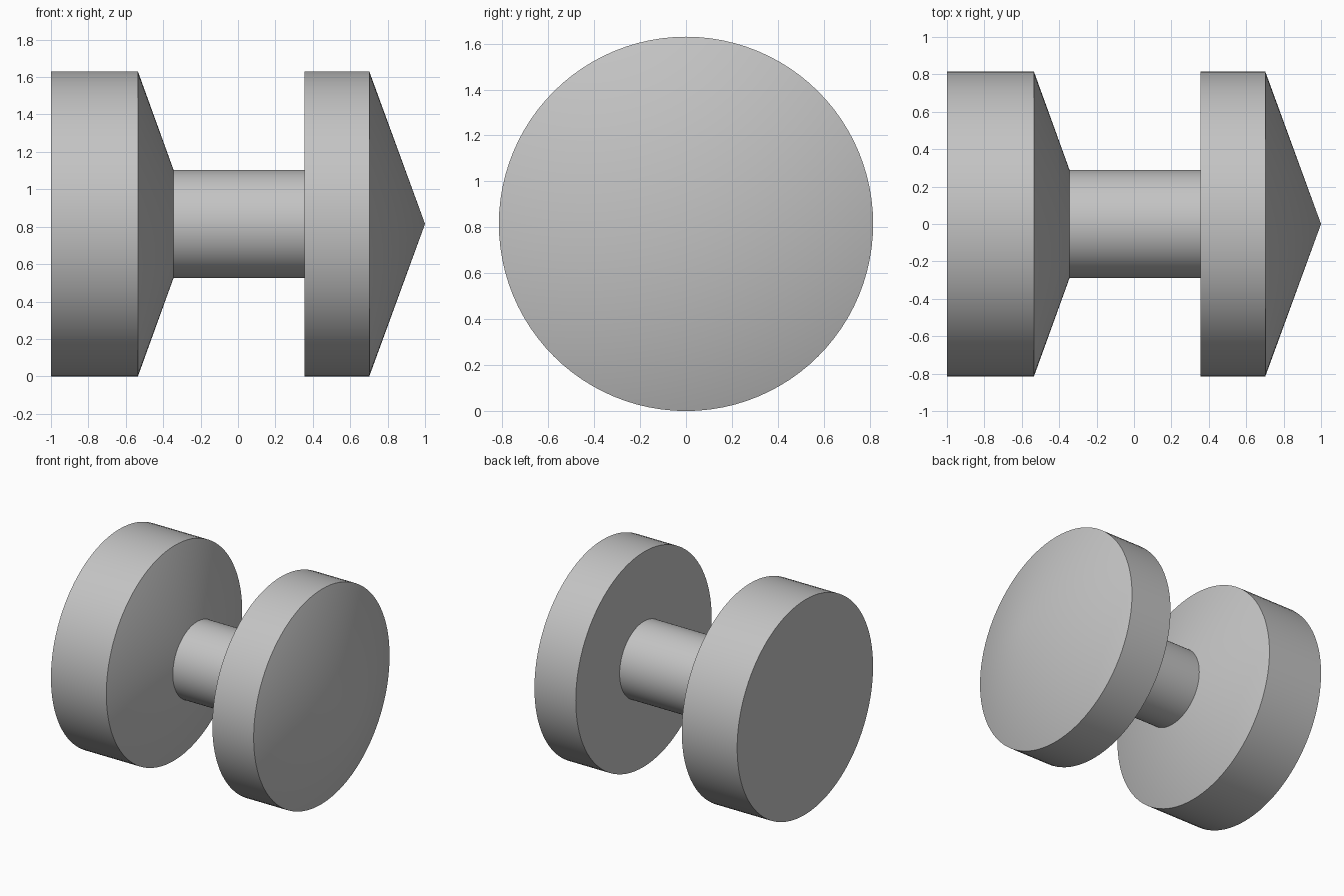
import bpy
import bmesh
import math
from mathutils import Matrix

if "Cube" in bpy.data.objects:
    bpy.data.objects.remove(bpy.data.objects["Cube"], do_unlink=True)

RADIUS = 0.815
PIN_RADIUS = 0.29
SEGMENTS = 96

grey = bpy.data.materials.new("plain grey")
grey.use_nodes = True
colour = (0.55, 0.55, 0.55, 1)
grey.diffuse_color = colour
grey.node_tree.nodes["Principled BSDF"].inputs["Base Color"].default_value = colour


def lathe(name, profile):
    """Spin (x, radius) points about the x axis."""
    bm = bmesh.new()
    verts = [bm.verts.new((x, 0, r)) for x, r in profile]
    edges = [bm.edges.new(pair) for pair in zip(verts, verts[1:])]
    bmesh.ops.spin(bm, geom=verts + edges, cent=(0, 0, 0), axis=(1, 0, 0),
                   angle=math.tau, steps=SEGMENTS, use_duplicate=False)
    bmesh.ops.remove_doubles(bm, verts=bm.verts, dist=0.0001)
    bmesh.ops.recalc_face_normals(bm, faces=bm.faces)
    bm.transform(Matrix.Translation((0, 0, RADIUS)))
    mesh = bpy.data.meshes.new(name)
    bm.to_mesh(mesh)
    bm.free()
    mesh.materials.append(grey)
    obj = bpy.data.objects.new(name, mesh)
    bpy.context.collection.objects.link(obj)
    bpy.ops.object.select_all(action="DESELECT")
    obj.select_set(True)
    bpy.context.view_layer.objects.active = obj
    bpy.ops.object.shade_smooth_by_angle(angle=math.radians(30))


# Thick head, tapering down to the pin
lathe("right_head", [(-1, 0), (-1, RADIUS), (-0.535, RADIUS),
                     (-0.345, PIN_RADIUS), (-0.345, 0)])
# Connecting pin, slightly sunk into both heads
lathe("pin", [(-0.36, 0), (-0.36, PIN_RADIUS - 0.001),
              (0.37, PIN_RADIUS - 0.001), (0.37, 0)])
# Thinner head with a conical point
lathe("left_head", [(0.355, 0), (0.355, RADIUS), (0.702, RADIUS), (1, 0)])
